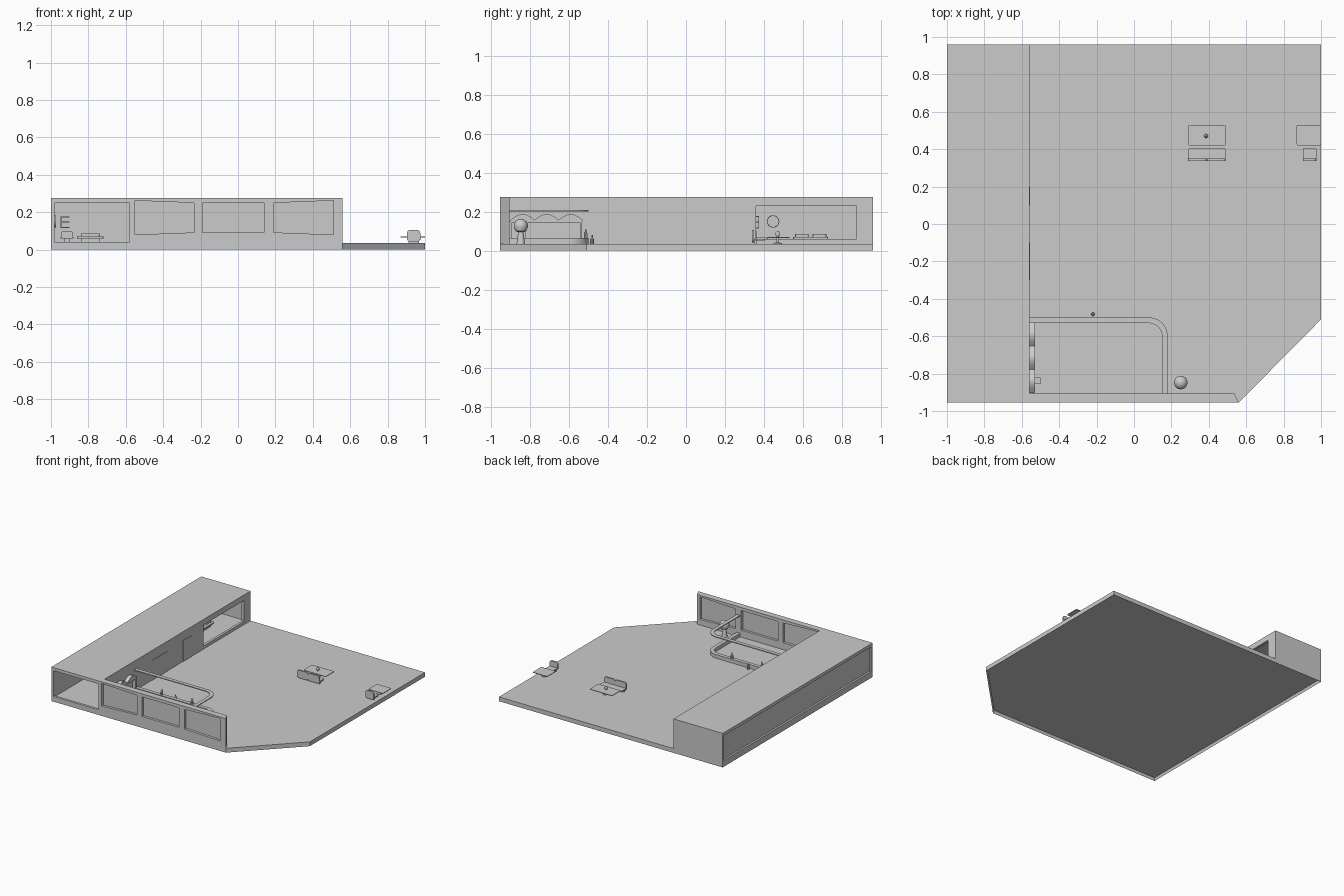
import bpy, bmesh, math
from mathutils import Vector

if "Cube" in bpy.data.objects:
    bpy.data.objects.remove(bpy.data.objects["Cube"])


def finish(name, bm, smooth=False):
    bmesh.ops.recalc_face_normals(bm, faces=bm.faces)
    me = bpy.data.meshes.new(name)
    bm.to_mesh(me)
    bm.free()
    ob = bpy.data.objects.new(name, me)
    bpy.context.collection.objects.link(ob)
    if smooth:
        for o in bpy.context.selected_objects:
            o.select_set(False)
        bpy.context.view_layer.objects.active = ob
        ob.select_set(True)
        bpy.ops.object.shade_smooth_by_angle(angle=math.radians(35))
    return ob


def place(axis, u, v, w):
    # (u, v) lie in the profile plane, w runs along the axis
    return {'z': (u, v, w), 'y': (u, w, v), 'x': (w, u, v)}[axis]


def prism(name, pts, a, b, axis='z', smooth=False):
    bm = bmesh.new()
    lo = [bm.verts.new(place(axis, u, v, a)) for u, v in pts]
    hi = [bm.verts.new(place(axis, u, v, b)) for u, v in pts]
    bm.faces.new(lo)
    bm.faces.new(hi)
    n = len(pts)
    for i in range(n):
        j = (i + 1) % n
        bm.faces.new((lo[i], lo[j], hi[j], hi[i]))
    return finish(name, bm, smooth)


def rect(u0, u1, v0, v1):
    return [(u0, v0), (u1, v0), (u1, v1), (u0, v1)]


def box(name, x0, x1, y0, y1, z0, z1):
    return prism(name, rect(x0, x1, y0, y1), z0, z1)


def frame(name, outer, inner, a, b, axis):
    # wall piece with one opening
    bm = bmesh.new()
    o0, o1, i0, i1 = [[bm.verts.new(place(axis, u, v, w)) for u, v in loop]
                      for loop, w in ((outer, a), (outer, b), (inner, a), (inner, b))]
    n = len(outer)
    for k in range(n):
        m = (k + 1) % n
        for p, q in ((o0, o1), (o1, i1), (i1, i0), (i0, o0)):
            bm.faces.new((p[k], p[m], q[m], q[k]))
    return finish(name, bm)


def rounded(u0, u1, v0, v1, r, steps=4):
    pts = []
    for cu, cv, s in ((u1 - r, v1 - r, 0), (u0 + r, v1 - r, 90),
                      (u0 + r, v0 + r, 180), (u1 - r, v0 + r, 270)):
        for k in range(steps + 1):
            t = math.radians(s + 90 * k / steps)
            pts.append((cu + r * math.cos(t), cv + r * math.sin(t)))
    return pts


def lathe(name, x, y, profile, n=20):
    bm = bmesh.new()
    rings = [[bm.verts.new((x + r * math.cos(2 * math.pi * k / n),
                            y + r * math.sin(2 * math.pi * k / n), z)) for k in range(n)]
             for r, z in profile]
    for p, q in zip(rings, rings[1:]):
        for k in range(n):
            bm.faces.new((p[k], p[(k + 1) % n], q[(k + 1) % n], q[k]))
    bm.faces.new(rings[0])
    bm.faces.new(rings[-1])
    return finish(name, bm, True)


F, T = 0.035, 0.275   # floor level, wall top

# floor slab with a clipped corner and a hollow underside
floor = prism("floor", [(-1, -.955), (.56, -.955), (1, -.51), (1, .96), (-1, .96)], 0, F)
bm = bmesh.new()
bm.from_mesh(floor.data)
under = min(bm.faces, key=lambda f: f.calc_center_median().z)
bmesh.ops.inset_region(bm, faces=[under], thickness=.01)
bmesh.ops.translate(bm, verts=under.verts, vec=Vector((0, 0, .022)))
bm.to_mesh(floor.data)
bm.free()

# long side building
box("roof", -1, -.56, -.955, .96, .262, T)
box("back_wall", -1, -.56, .94, .96, F, .262)
frame("room_front_frame", rect(-1, -.56, F, .262), rect(-.98, -.58, .042, .25), -.955, -.935, 'y')
frame("room_window_wall", rect(-.935, .94, F, .262), rect(.36, .875, .06, .23), -.58, -.56, 'x')
frame("side_frame", rect(-.955, .96, F, .262), rect(-.935, .94, .05, .25), -1, -.985, 'x')
box("side_pane", -.985, -.98, -.935, .94, F, .262)
# door panels on the inner wall
box("wide_door", -.562, -.557, -.30, -.10, F, .195)
box("narrow_door", -.562, -.557, .10, .20, F, .205)

# front wall: three framed windows
wins = [(-.56, -.21, [(-.55, .08), (-.235, .092), (-.235, .25), (-.55, .262)]),
        (-.21, .165, rect(-.19, .14, .092, .25)),
        (.165, .535, [(.19, .092), (.51, .08), (.51, .262), (.19, .25)])]
for x0, x1, hole in wins:
    frame("front_window_frame", rect(x0, x1, F, T), hole, -.955, -.905, 'y')
    prism("front_window_pane", hole, -.935, -.925, 'y')
prism("front_wall_end", [(.535, -.955), (.56, -.955), (.535, -.905)], F, T)

# bar: curved counter and matching canopy


def bar_outline(width):
    def side(off):
        arc = [(.08 + (.10 - off) * math.sin(k * math.pi / 20),
                -.60 + (.10 - off) * math.cos(k * math.pi / 20)) for k in range(11)]
        return [(-.56, -.50 - off)] + arc + [(.18 - off, -.905)]
    return side(0) + side(width)[::-1]


prism("bar_counter", bar_outline(.03), F, .065, smooth=True)
prism("bar_canopy", bar_outline(.03), .202, .209, smooth=True)

# back bar with a wavy top
wave = [(-.9 + .37 * k / 36, .158 + .03 * abs(math.sin(math.pi * k / 12))) for k in range(37)]
prism("back_bar_top", [(-.53, .15), (-.9, .15)] + wave, -.56, -.53, 'x', True)
frame("back_bar_cabinet", rect(-.905, -.535, F, .15), rect(-.895, -.545, .06, .142), -.56, -.535, 'x')
box("till", -.53, -.50, -.855, -.82, .065, .10)
box("till_stand", -.522, -.508, -.845, -.83, F, .065)

# taps and bottles on the bar
for x, y, z in ((-.22, -.482, F), (-.05, -.515, .065), (-.32, -.515, .065)):
    lathe("bottle", x, y, [(.010, z), (.010, z + .025), (.004, z + .032), (.004, z + .045)], 10)

# rounded stool by the bar end
lathe("pod_stool", .25, -.848, [(.022, F), (.018, .06), (.014, .095), (.028, .102), (.036, .12),
                                (.036, .135), (.028, .152), (.012, .162)])


def table_set(x0, x1, seat0, seat1, backs):
    cx = min((x0 + x1) / 2, .94)
    prism("table_top", rounded(x0, x1, .42, .53, .008), .066, .071)
    lathe("table_leg", cx, .47, [(.022, F), (.022, .039), (.006, .042), (.006, .066)], 12)
    prism("seat", rounded(seat0, seat1, .35, .405, .006), .052, .060)
    box("seat_base", seat0 + .008, seat1 - .008, .352, .365, F, .052)
    w = (seat1 - seat0) / backs
    for k in range(backs):
        prism("seat_back", rounded(seat0 + k * w, seat0 + (k + 1) * w, .042, .105, .018),
              .338, .350, 'y', True)


# outdoor tables
table_set(.29, .49, .29, .49, 2)
table_set(.87, 1.0, .903, .975, 1)
lathe("vase", .385, .47, [(.006, .071), (.011, .08), (.010, .092), (.004, .1)], 12)

# room interior: couch, cushions, chair, shelves and round mirror
prism("couch_seat", rounded(-.86, -.72, .55, .73, .01), .06, .07)
frame("couch_base", rect(-.84, -.74, .57, .71), rect(-.83, -.75, .58, .70), F, .06, 'z')
for y in (.56, .65):
    prism("cushion", rounded(-.84, -.74, y, y + .07, .01), .07, .085)
prism("chair_seat", rounded(-.95, -.88, .36, .42, .008), .06, .068)
box("chair_base", -.93, -.90, .375, .405, F, .06)
prism("chair_back", rounded(-.945, -.885, .06, .10, .01), .355, .362, 'y')
for z in (.115, .145, .172):
    box("wall_shelf", -.945, -.90, .36, .375, z, z + .005)
box("shelf_upright", -.949, -.944, .36, .375, .115, .177)
ring = [[(.447 + r * math.cos(k * math.pi / 12), .15 + r * math.sin(k * math.pi / 12))
         for k in range(24)] for r in (.032, .028)]
frame("mirror_rim", ring[0], ring[1], -.98, -.972, 'x')
